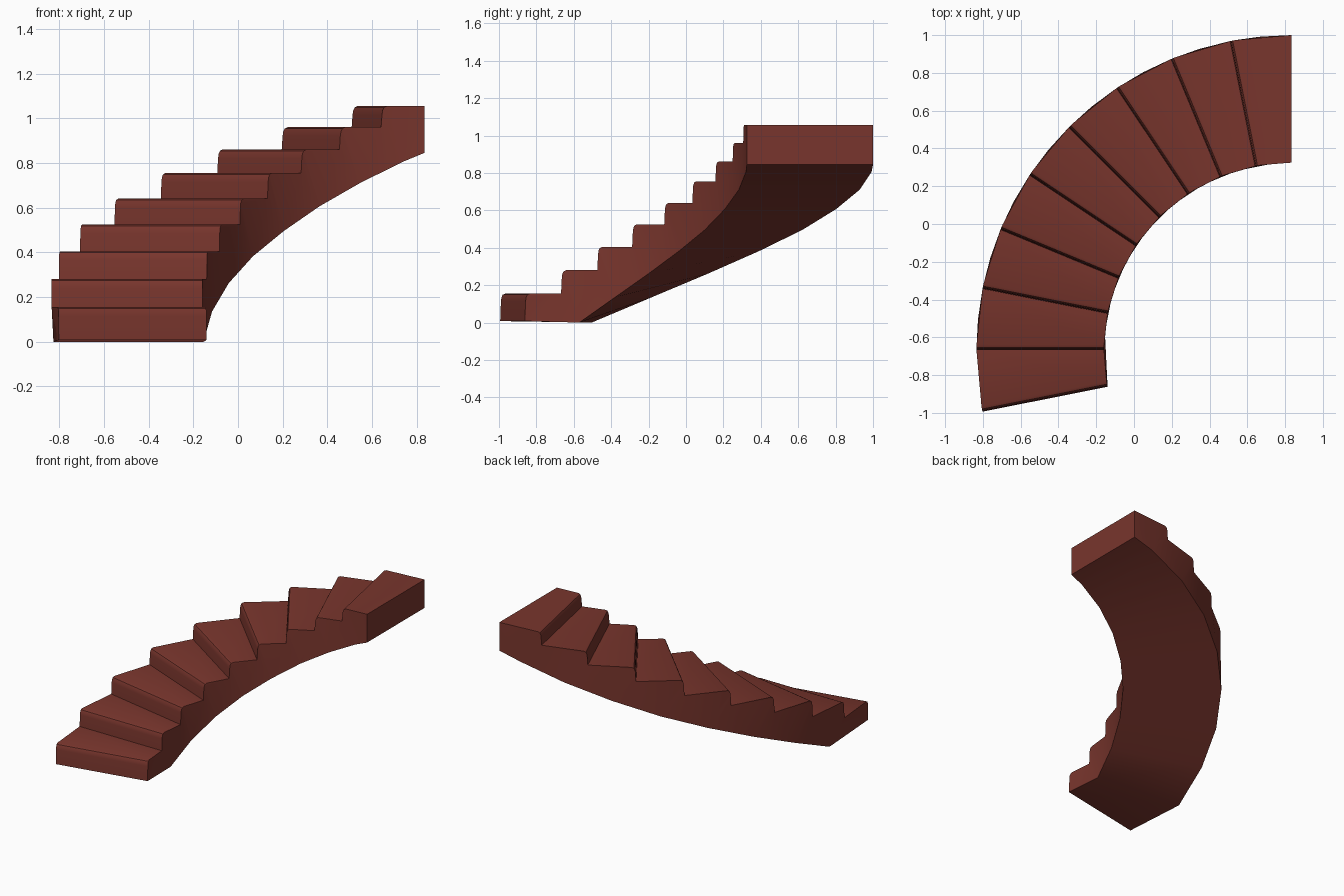
import bpy
import bmesh
from math import cos, sin, radians

cube = bpy.data.objects.get("Cube")
if cube:
    bpy.data.objects.remove(cube)

# Plan: wedge-shaped steps swept about one centre
CENTRE_X, CENTRE_Y = 0.834, -0.668
INNER, OUTER = 0.993, 1.668
STEP = 11.25
START = 180 + STEP
TREADS = [0.155, 0.28, 0.405, 0.525, 0.64, 0.755, 0.86, 0.96, 1.055]
SOFFIT = [0.008, 0.0, 0.135, 0.262, 0.382, 0.495, 0.607, 0.71, 0.805, 0.845]
# Rounded nosing: distance behind the riser, drop below the tread
NOSING = [(0.004, 0.04), (0.007, 0.02), (0.014, 0.006), (0.028, 0)]
COUNT = len(TREADS)

bm = bmesh.new()


def rail_pair(angle, z, back=0):
    """Inner and outer vertex on one radial line, shifted up the flight."""
    a = radians(angle)
    return [bm.verts.new((CENTRE_X + r * cos(a) + back * sin(a),
                          CENTRE_Y + r * sin(a) - back * cos(a), z))
            for r in (INNER, OUTER)]


def soffit_angle(i):
    if i == 0:
        return START
    return 90 if i == COUNT else START - (i + 0.5) * STEP


soffit = [rail_pair(soffit_angle(i), z) for i, z in enumerate(SOFFIT)]
foot = soffit[0]

# Each step: riser, nosing, tread, two cheeks and a piece of the underside
for i, top in enumerate(TREADS):
    angle = START - i * STEP
    row = [foot] + [rail_pair(angle, top - drop, back) for back, drop in NOSING]
    row.append(rail_pair(angle - STEP, top))
    for a, b in zip(row, row[1:]):
        bm.faces.new((a[0], a[1], b[1], b[0]))
    low, high = soffit[i], soffit[i + 1]
    bm.faces.new((low[0], high[0], high[1], low[1]))
    outline = row + [high] + ([low] if low is not foot else [])
    for side in (0, 1):
        bm.faces.new([pair[side] for pair in outline])
    foot = row[-1]

# Flat upper end
end = soffit[-1]
bm.faces.new((foot[0], foot[1], end[1], end[0]))
bmesh.ops.triangulate(bm, faces=[f for f in bm.faces if len(f.verts) > 4])
bmesh.ops.recalc_face_normals(bm, faces=bm.faces[:])

mesh = bpy.data.meshes.new("curved_staircase")
bm.to_mesh(mesh)
bm.free()
stairs = bpy.data.objects.new("curved_staircase", mesh)
bpy.context.collection.objects.link(stairs)

# Red-brown finish
COLOUR = (0.19, 0.036, 0.026, 1)
mat = bpy.data.materials.new("red_brown")
mat.use_nodes = True
mat.diffuse_color = COLOUR
mat.node_tree.nodes["Principled BSDF"].inputs["Base Color"].default_value = COLOUR
mesh.materials.append(mat)

bpy.ops.object.select_all(action="DESELECT")
stairs.select_set(True)
bpy.context.view_layer.objects.active = stairs
bpy.ops.object.shade_smooth_by_angle(angle=radians(40))
